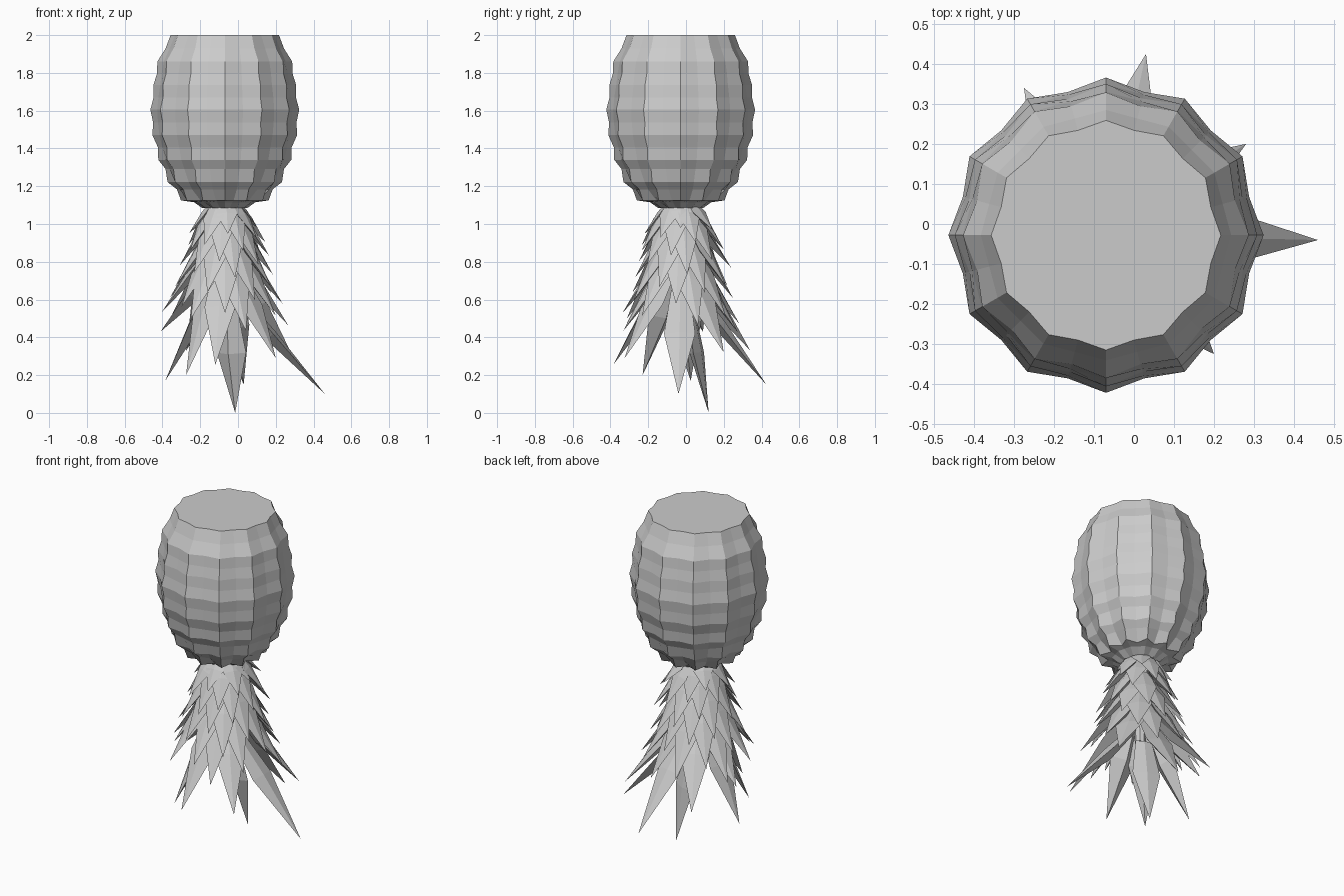
import bpy, bmesh, math, random
from mathutils import Vector

if "Cube" in bpy.data.objects:
    bpy.data.objects.remove(bpy.data.objects["Cube"])

random.seed(4)
CX, CY = -0.07, -0.028


def make_object(name, bm):
    bmesh.ops.recalc_face_normals(bm, faces=bm.faces)
    mesh = bpy.data.meshes.new(name)
    bm.to_mesh(mesh)
    bm.free()
    obj = bpy.data.objects.new(name, mesh)
    bpy.context.collection.objects.link(obj)
    return obj


# Fruit body: 12 columns of scales with protruding corner points
# (height, corner radius, valley factor between corners)
rows = [(2.0, .287, .945), (1.86, .357, .935), (1.735, .378, .935),
        (1.605, .394, .94), (1.47, .383, .935), (1.34, .352, .925),
        (1.222, .303, .89), (1.125, .232, .78), (1.085, .12, .8)]
profile = []
for a, b in zip(rows, rows[1:]):
    profile.append(a)
    profile.append(((a[0] + b[0]) / 2 + (.01 if b[0] < 1.3 else 0),
                    (a[1] + b[1]) / 2 - (.014 if b[0] < 1.4 else .009), .965))
profile.append(rows[-1])

bm = bmesh.new()
rings = []
for z, r, valley in profile:
    ring = []
    for i in range(24):
        ang = math.radians(15 * i)
        rad = r * (valley if i % 2 else 1)
        ring.append(bm.verts.new((CX + rad * math.cos(ang), CY + rad * math.sin(ang), z)))
    rings.append(ring)
for top, bottom in zip(rings, rings[1:]):
    for i in range(24):
        j = (i + 1) % 24
        bm.faces.new((top[i], bottom[i], bottom[j], top[j]))
bm.faces.new(rings[0])
bm.faces.new(rings[-1][::-1])
make_object("fruit_body", bm)

# Stem core hidden between the leaves
bpy.ops.mesh.primitive_cone_add(vertices=8, radius1=.03, radius2=.08, depth=.55,
                                location=(CX, CY, .85))
bpy.context.object.name = "stem_core"


def add_leaf(bm, base, tip, width):
    """Pointed blade: low ridge outside, deeper keel inside."""
    base, tip = Vector(base), Vector(tip)
    along = tip - base
    out = Vector((tip.x - CX, tip.y - CY, 0)).normalized()
    side = along.cross(out).normalized()
    lift = side.cross(along).normalized()
    if lift.dot(out) < 0:
        lift = -lift
    sections = []
    for t, w in ((0, .6), (.42, 1)):
        p = base + along * t
        w *= width
        sections.append([bm.verts.new(p + off) for off in
                         (lift * w * .1, side * w / 2, -lift * w * .3, -side * w / 2)])
    point = bm.verts.new(tip)
    a, b = sections
    for i in range(4):
        j = (i + 1) % 4
        bm.faces.new((a[i], a[j], b[j], b[i]))
        bm.faces.new((b[i], b[j], point))


# Short leaves spiralling along the stem
bm = bmesh.new()
count = 46
for i in range(count):
    t = i / (count - 1)
    ang = i * 2.39996
    d = Vector((math.cos(ang), math.sin(ang), 0))
    axis = Vector((CX, CY, 0))
    tip_z = .99 - .56 * t + random.uniform(-.02, .02)
    tip_r = .19 + .15 * t + random.uniform(-.02, .02)
    base = axis + d * .06 + Vector((0, 0, min(1.13, tip_z + .22 + .2 * t)))
    tip = axis + d * tip_r + Vector((0, 0, tip_z))
    add_leaf(bm, base, tip, .11 + .04 * t)
make_object("short_leaves", bm)

# Long leaves at the end of the crown, by tip position
tips = [(.46, -.04, .10), (-.015, .12, 0), (.03, .425, .15), (-.385, .025, .17),
        (-.275, -.23, .2), (-.12, -.385, .255), (.2, -.325, .29),
        (.28, .2, .32), (-.275, .34, .33), (-.41, .09, .43)]
bm = bmesh.new()
for x, y, z in tips:
    d = Vector((x - CX, y - CY, 0)).normalized() * .06
    add_leaf(bm, (CX + d.x, CY + d.y, min(z + .55, .78)), (x, y, z), .165)
make_object("long_leaves", bm)
